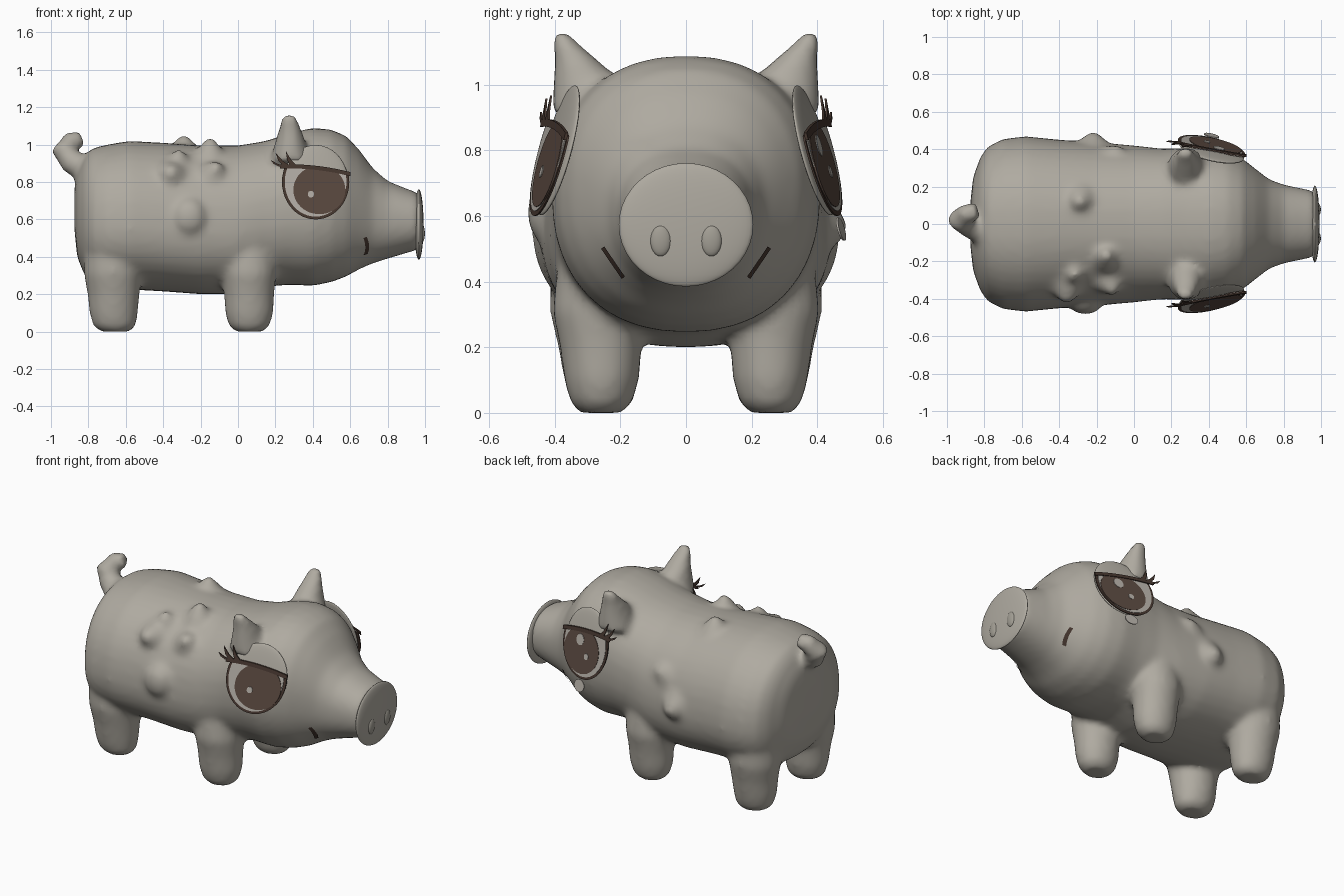
import bpy, bmesh, math
from mathutils import Vector
from mathutils.bvhtree import BVHTree

cube = bpy.data.objects.get("Cube")
if cube:
    bpy.data.objects.remove(cube)


def material(name, r, g, b):
    m = bpy.data.materials.new(name)
    m.use_nodes = True
    m.diffuse_color = (r, g, b, 1)
    bsdf = m.node_tree.nodes["Principled BSDF"]
    bsdf.inputs["Base Color"].default_value = (r, g, b, 1)
    bsdf.inputs["Roughness"].default_value = 0.8
    return m


SKIN = material("warm grey skin", 0.43, 0.405, 0.355)
NOSTRIL = material("nostril grey", 0.36, 0.34, 0.295)
WHITE = material("eye white", 0.45, 0.42, 0.38)
IRIS = material("iris brown", 0.10, 0.065, 0.05)
DARK = material("lash brown", 0.06, 0.037, 0.028)


def finish(name, bm, mat, smooth=True):
    bmesh.ops.recalc_face_normals(bm, faces=bm.faces)
    me = bpy.data.meshes.new(name)
    bm.to_mesh(me)
    bm.free()
    me.materials.append(mat)
    ob = bpy.data.objects.new(name, me)
    bpy.context.collection.objects.link(ob)
    for p in me.polygons:
        p.use_smooth = smooth
    return ob


def loft(bm, rings, n=28, power=2.0):
    """Skin rings given as (centre, half axis a, half axis b)."""
    loops = []
    for c, a, b in rings:
        loop = []
        for i in range(n):
            t = math.tau * i / n
            u, v = math.cos(t), math.sin(t)
            u = math.copysign(abs(u) ** (2 / power), u)
            v = math.copysign(abs(v) ** (2 / power), v)
            loop.append(bm.verts.new(Vector(c) + Vector(a) * u + Vector(b) * v))
        loops.append(loop)
    for p, q in zip(loops, loops[1:]):
        for i in range(n):
            j = (i + 1) % n
            bm.faces.new((p[i], p[j], q[j], q[i]))
    bm.faces.new(loops[0])
    bm.faces.new(loops[-1])


def limb(bm, rows):
    """Upright limb through (x, y, z, half width x, half width y) rows."""
    loft(bm, [((x, y, z), (a, 0, 0), (0, b, 0)) for x, y, z, a, b in rows], 20)


def tube(bm, path):
    """Round tube through (x, y, z, radius) points."""
    pts = [Vector(p[:3]) for p in path]
    rings = []
    for i, p in enumerate(pts):
        d = (pts[min(i + 1, len(pts) - 1)] - pts[max(i - 1, 0)]).normalized()
        a = d.cross(Vector((0.1, 1, 0.05))).normalized()
        rings.append((p, a * path[i][3], d.cross(a) * path[i][3]))
    loft(bm, rings, 16)


def blob(bm, centre, radii, seg=24):
    new = bmesh.ops.create_uvsphere(bm, u_segments=seg, v_segments=seg // 2, radius=1)["verts"]
    for v in new:
        v.co = Vector(centre) + Vector(k * r for k, r in zip(v.co, radii))
    return new


# Torso, head and muzzle: x, underside, top, half width
bm = bmesh.new()
PROFILE = [(-.875, .55, .76, .12), (-.86, .40, .86, .26), (-.82, .30, .94, .37), (-.78, .255, .98, .425),
           (-.70, .235, 1.00, .465), (-.58, .225, 1.02, .48), (-.40, .215, 1.01, .46), (-.20, .20, .995, .445),
           (0, .20, .995, .425), (.15, .24, 1.02, .405), (.27, .25, 1.06, .405), (.40, .245, 1.09, .41),
           (.50, .265, 1.08, .39), (.58, .295, 1.045, .35), (.65, .335, .97, .295), (.72, .365, .875, .24),
           (.80, .39, .805, .21), (.90, .42, .765, .19), (.97, .44, .74, .175)]
loft(bm, [((x, 0, (lo + hi) / 2), (0, w, 0), (0, 0, (hi - lo) / 2)) for x, lo, hi, w in PROFILE], 40, 2.25)

# The torso is narrower along the back than along the belly
for v in bm.verts:
    amount = min(max((.2 - v.co.x) / .3, 0), 1)
    v.co.y *= 1 - .25 * amount * (v.co.z - .5)

# Legs and ears, mirrored across the body
for s in (-1, 1):
    limb(bm, [(.06, s * y, z, a, b) for y, z, a, b in
              ((.26, 0, .075, .065), (.258, .03, .11, .095), (.257, .10, .13, .115), (.26, .20, .135, .125),
               (.268, .31, .145, .14), (.262, .45, .14, .13), (.24, .60, .09, .08))])
    limb(bm, [(x, s * y, z, a, b) for x, y, z, a, b in
              ((-.655, .26, 0, .08, .065), (-.66, .258, .03, .115, .095), (-.665, .257, .10, .13, .115),
               (-.665, .262, .20, .14, .128), (-.67, .268, .31, .155, .148), (-.675, .262, .45, .15, .15),
               (-.66, .23, .64, .10, .10))])
    limb(bm, [(x, s * y, z, a, b) for x, y, z, a, b in
              ((.28, .29, .91, .11, .12), (.28, .305, 1.02, .08, .10), (.278, .34, 1.085, .06, .062),
               (.275, .37, 1.13, .046, .038), (.272, .38, 1.16, .03, .024))])

# Curled tail
tube(bm, [(-.74, -.07, .83, .09), (-.82, -.04, .87, .07), (-.89, .0, .91, .068), (-.932, .025, .97, .068),
          (-.895, .055, 1.015, .056), (-.835, .07, 1.03, .046)])

# Warts: round lump on the right flank, blunt ones on the back and flanks
blob(bm, (-.26, -.40, .61), (.10, .085, .11))
for x, y, z, dx, dy, dz, r in ((-.29, .12, .97, 0, 0, .07, .09), (-.15, -.17, .955, 0, 0, .075, .08),
                               (-.32, -.25, .89, 0, -.03, .07, .09), (-.13, -.31, .84, .02, -.05, .05, .09),
                               (-.36, -.34, .83, 0, -.07, .03, .10), (-.22, .41, .57, 0, .07, -.01, .11),
                               (-.10, .36, .74, .02, .04, .03, .09)):
    tip = Vector((dx, dy, dz))
    tube(bm, [(*(Vector((x, y, z)) + tip * k), r * f) for k, f in ((-.6, 1.3), (0, 1), (.6, .6), (1.1, .25))])

body = finish("body", bm, SKIN)
remesh = body.modifiers.new("blend", "REMESH")
remesh.mode = "VOXEL"
remesh.voxel_size = 0.018
remesh.use_smooth_shade = True
soften = body.modifiers.new("soften", "SMOOTH")
soften.factor = 0.5
soften.iterations = 10
graph = bpy.context.evaluated_depsgraph_get()
skin_tree = BVHTree.FromObject(body, graph)

# Snout disc and nostrils
bm = bmesh.new()
blob(bm, (.967, 0, .573), (.025, .205, .188), 40)
finish("snout_disc", bm, SKIN)
for s, side in ((-1, "right"), (1, "left")):
    bm = bmesh.new()
    blob(bm, (.985, s * .077, .525), (.014, .032, .048))
    finish(side + "_nostril", bm, NOSTRIL)


# Eye parts are drawn in a tilted plane: u runs forward, v runs up
def eye_point(s, u, v, depth):
    return Vector((.415 + u, s * (.39 - .22 * u - .26 * v + depth), .80 + v))


def lid_line(u):
    return .075 - .11 * u - .4 * u * u


def plate(name, s, outline, depth, mat, thick=.006):
    bm = bmesh.new()
    front = [bm.verts.new(eye_point(s, u, v, depth)) for u, v in outline]
    rear = [bm.verts.new(eye_point(s, u, v, depth - thick)) for u, v in outline]
    bm.faces.new(front)
    bm.faces.new(rear)
    for i in range(len(front)):
        j = (i + 1) % len(front)
        bm.faces.new((front[i], front[j], rear[j], rear[i]))
    finish(name, bm, mat, False)


def oval(cu, cv, ru, rv, clip=True, n=48):
    pts = []
    for i in range(n):
        t = math.tau * i / n
        u, v = cu + ru * math.cos(t), cv + rv * math.sin(t)
        pts.append((u, min(v, lid_line(u)) if clip else v))
    return pts


for s, side in ((-1, "right"), (1, "left")):
    # Lid and eyeball backing
    bm = bmesh.new()
    for v in blob(bm, (0, 0, 0), (.174, .02, .198), 36):
        v.co = eye_point(s, v.co.x, v.co.z, v.co.y)
    finish(side + "_eyelid", bm, SKIN)
    # Layered eye
    plate(side + "_eye_rim", s, oval(0, 0, .18, .20), .021, DARK)
    plate(side + "_eye_white", s, oval(0, 0, .165, .185), .024, WHITE)
    plate(side + "_iris", s, oval(.02, -.042, .139, .13), .027, IRIS)
    plate(side + "_small_glint", s, oval(-.025, -.065, .017, .018, n=16), .03, WHITE)
    if s > 0:
        plate("left_large_glint", s, oval(.04, .015, .03, .032, n=20), .03, WHITE)
        plate("left_cheek_spot", s, oval(0, -.24, .04, .035, False, 24), .023, WHITE)
    # Upper lash band and lashes
    us = [-.19 + .376 * i / 16 for i in range(17)]
    plate(side + "_lash_band", s, [(u, lid_line(u) + .012) for u in us]
          + [(u, lid_line(u) - .01) for u in reversed(us)], .032, DARK, .009)
    for i, (u, du, dv) in enumerate(((-.175, -.065, .035), (-.15, -.065, .075), (-.115, -.045, .085))):
        v = lid_line(u)
        plate(f"{side}_lash_{i + 1}", s, [(u - .02, v), (u + .02, v), (u + du * .5 + .006, v + dv * .42),
                                         (u + du, v + dv), (u + du * .6 - .01, v + dv * .42)], .032, DARK)
    # Mouth corner laid on the skin
    bm = bmesh.new()
    rows = []
    for i in range(9):
        t = i / 8
        row = []
        for w in (-.006, .006):
            y, z = s * (.188 + .062 * t - w * .8), .415 + .09 * t + w * .6
            hit, normal, _, _ = skin_tree.ray_cast(Vector((2, y, z)), Vector((-1, 0, 0)))
            spot = hit + normal * .005 if hit else Vector((.68, y, z))
            row.append(bm.verts.new(spot))
        rows.append(row)
    for p, q in zip(rows, rows[1:]):
        bm.faces.new((p[0], p[1], q[1], q[0]))
    finish(side + "_mouth_corner", bm, DARK)
